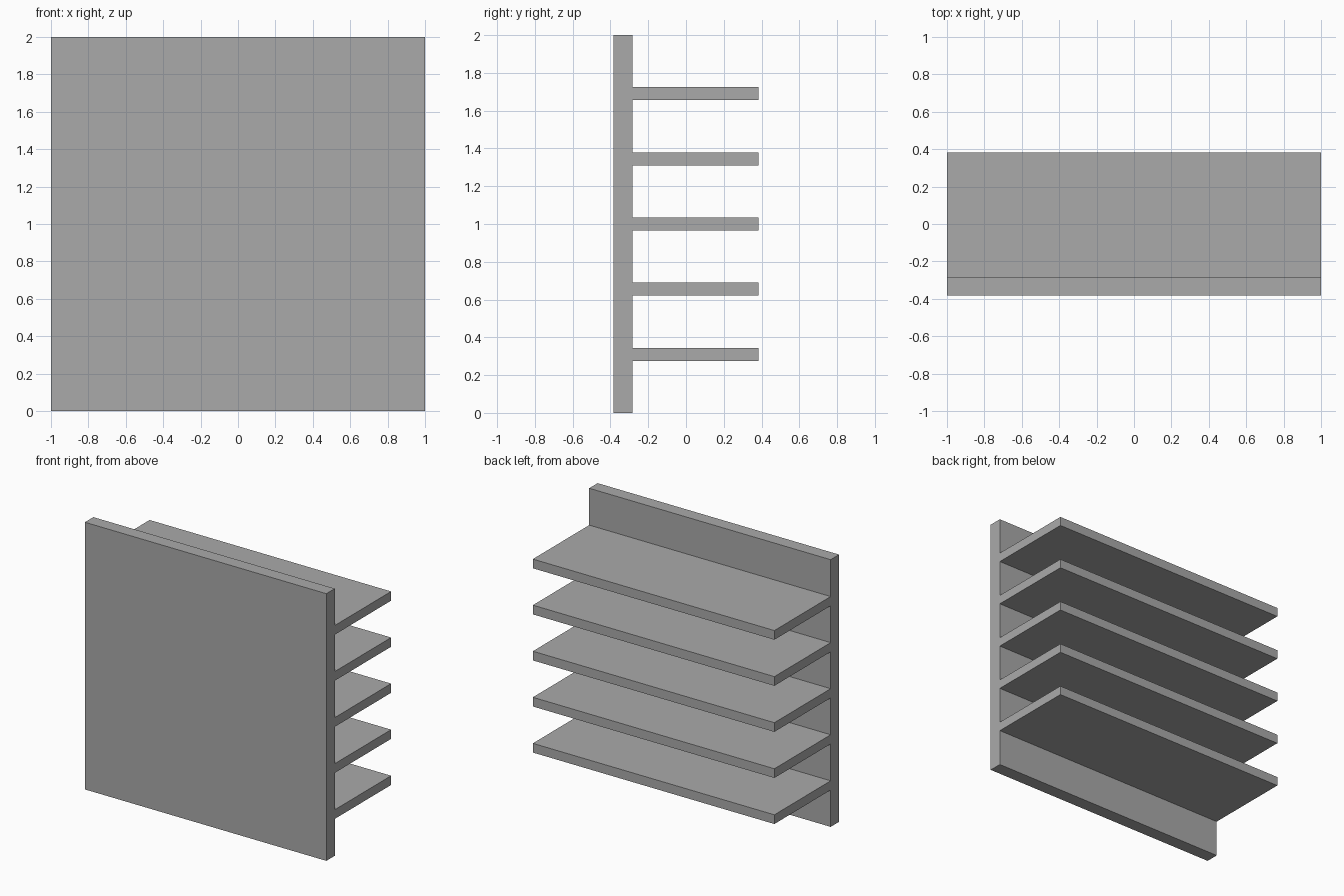
import bpy
import bmesh

cube = bpy.data.objects.get("Cube")
if cube:
    bpy.data.objects.remove(cube, do_unlink=True)

# Flat grey material
grey = bpy.data.materials.new("plain grey")
grey.use_nodes = True
colour = (0.4, 0.4, 0.4, 1.0)
grey.diffuse_color = colour
grey.node_tree.nodes["Principled BSDF"].inputs["Base Color"].default_value = colour

WIDTH, HEIGHT = 2.0, 2.0
FRONT, PLATE_BACK, FIN_TIP = -0.383, -0.283, 0.383
FINS = 5
FIN = HEIGHT / 29          # fin thickness; each gap is four times this
GAP = 4 * FIN

# Side profile: upright plate with a comb of fins on its back
profile = [(FRONT, HEIGHT), (FRONT, 0), (PLATE_BACK, 0)]
for i in range(FINS):
    low = GAP + i * (GAP + FIN)
    high = low + FIN
    profile += [(PLATE_BACK, low), (FIN_TIP, low),
                (FIN_TIP, high), (PLATE_BACK, high)]
profile.append((PLATE_BACK, HEIGHT))

# Extrude the profile across the width
bm = bmesh.new()
side = bm.faces.new([bm.verts.new((-WIDTH / 2, y, z)) for y, z in profile])
extruded = bmesh.ops.extrude_face_region(bm, geom=[side], use_keep_orig=True)
moved = [v for v in extruded["geom"] if isinstance(v, bmesh.types.BMVert)]
bmesh.ops.translate(bm, verts=moved, vec=(WIDTH, 0, 0))
bmesh.ops.recalc_face_normals(bm, faces=bm.faces)

mesh = bpy.data.meshes.new("finned_panel")
bm.to_mesh(mesh)
bm.free()
mesh.materials.append(grey)
panel = bpy.data.objects.new("finned_panel", mesh)
bpy.context.collection.objects.link(panel)
